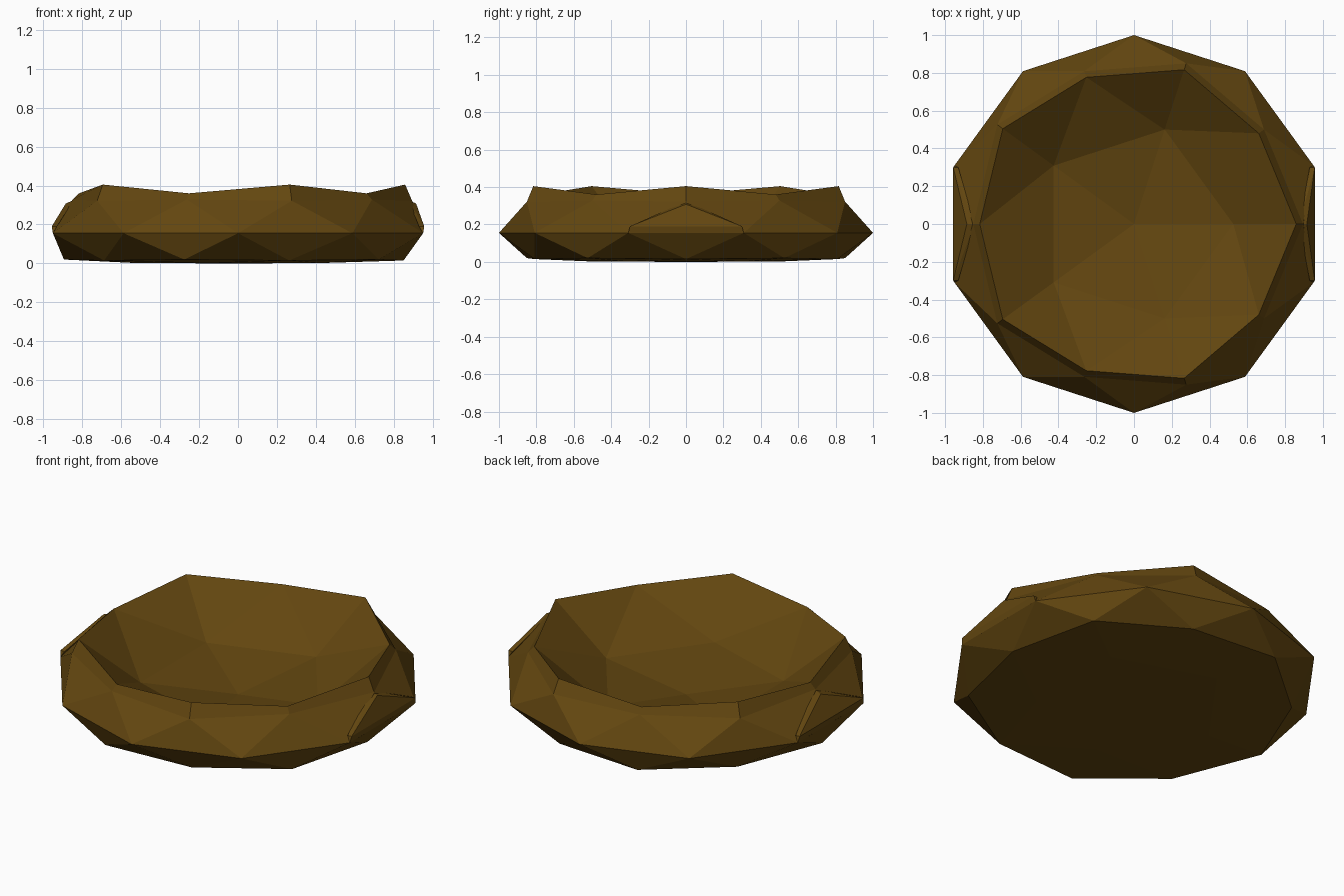
import bpy, bmesh

if "Cube" in bpy.data.objects:
    bpy.data.objects.remove(bpy.data.objects["Cube"])

mat = bpy.data.materials.new("brown_clay")
mat.diffuse_color = (0.125, 0.062, 0.005, 1)
mat.use_nodes = True
mat.node_tree.nodes["Principled BSDF"].inputs["Base Color"].default_value = mat.diffuse_color


def add_object(name, bm):
    bmesh.ops.recalc_face_normals(bm, faces=bm.faces[:])
    mesh = bpy.data.meshes.new(name)
    bm.to_mesh(mesh)
    bm.free()
    mesh.materials.append(mat)
    obj = bpy.data.objects.new(name, mesh)
    bpy.context.collection.objects.link(obj)
    return obj


def lookup(z, table):
    """New height for the icosphere ring nearest to z."""
    return min(table, key=lambda pair: abs(pair[0] - z))[1]


# Bowl: a low-poly sphere with flattened base and pushed-in top
OUTER = [(-1, 0), (-0.85, 0.002), (-0.526, 0.015), (-0.447, 0.02),
         (0, 0.155), (0.447, 0.322), (0.526, 0.328)]
INNER = [(0.447, 0.405), (0.526, 0.36), (0.85, 0.145), (1, 0.07)]

bm = bmesh.new()
bmesh.ops.create_icosphere(bm, subdivisions=2, radius=1)
cap = [f for f in bm.faces if all(v.co.z > 0.4 for v in f.verts)]
result = bmesh.ops.extrude_face_region(bm, geom=cap)
lining = {g for g in result["geom"] if isinstance(g, bmesh.types.BMVert)}
old = [f for f in cap if f.is_valid]
if old:
    bmesh.ops.delete(bm, geom=old, context='FACES')
for v in bm.verts:
    if v in lining:
        if v.co.z < 0.6:                       # raised rim
            v.co.x *= 0.96
            v.co.y *= 0.96
        v.co.z = lookup(v.co.z, INNER)
    else:
        v.co.z = lookup(v.co.z, OUTER)
loose = [v for v in bm.verts if not v.link_faces]
bmesh.ops.delete(bm, geom=loose, context='VERTS')
add_object("bowl", bm)

# Raised side facets on the left and right
for name, s, top in (("left_facet", -1, 0.885), ("right_facet", 1, 0.915)):
    bm = bmesh.new()
    for x, y, z in ((0.951, 0.309, 0.155), (0.957, 0.3, 0.19), (0.93, 0.3, 0.19)):
        bm.verts.new((s * x, y, z))
        bm.verts.new((s * x, -y, z))
    bm.verts.new((s * top, 0, 0.308))
    bm.verts.new((s * (top - 0.04), 0, 0.325))
    bmesh.ops.convex_hull(bm, input=bm.verts[:])
    add_object(name, bm)
